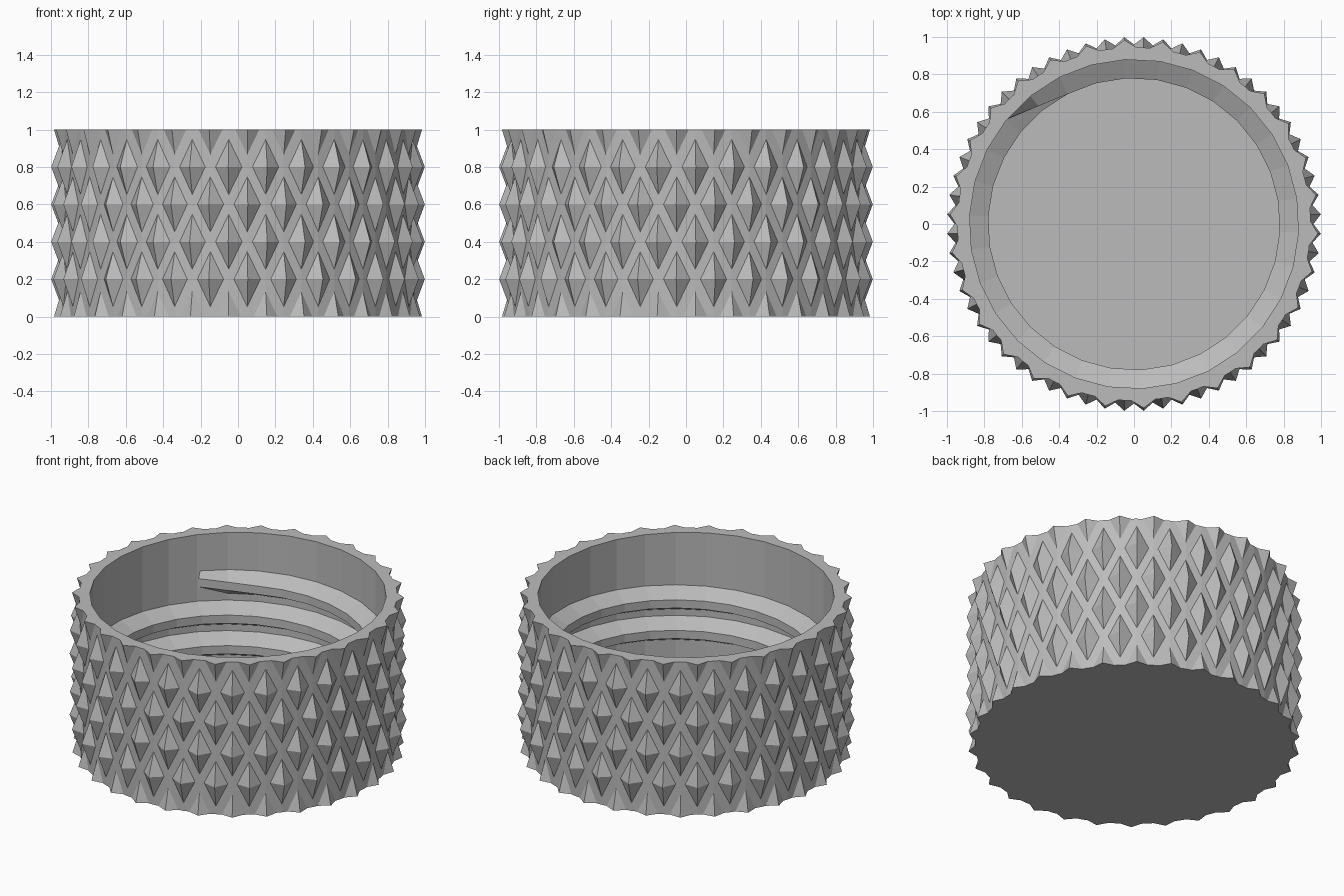
import bpy
import bmesh
from math import cos, sin, radians
from mathutils import Vector

if "Cube" in bpy.data.objects:
    bpy.data.objects.remove(bpy.data.objects["Cube"], do_unlink=True)

COLUMNS = 60            # half-steps around the knurl
ROWS = 5                # knurl rows
STEP = 360 / COLUMNS
PEAK, END_PEAK, VALLEY, GROOVE = 1.0, 0.985, 0.925, 0.945
BORE, CREST, FLOOR = 0.88, 0.78, 0.1
PITCH = 0.2

grey = bpy.data.materials.new("plastic_grey")
grey.use_nodes = True
colour = (0.5, 0.5, 0.5, 1)
grey.diffuse_color = colour
grey.node_tree.nodes["Principled BSDF"].inputs["Base Color"].default_value = colour


def polar(radius, degrees, z):
    return Vector((radius * cos(radians(degrees)), radius * sin(radians(degrees)), z))


def finish(bm, name):
    bmesh.ops.recalc_face_normals(bm, faces=bm.faces)
    mesh = bpy.data.meshes.new(name)
    bm.to_mesh(mesh)
    bm.free()
    mesh.materials.append(grey)
    obj = bpy.data.objects.new(name, mesh)
    bpy.context.collection.objects.link(obj)
    return obj


def add_face(bm, points):
    return bm.faces.new([bm.verts.new(p) for p in points])


# Knurl grid: peaks and valleys alternate like a chessboard
def is_peak(i, j):
    return (i + j) % 2 == 0


def peak_radius(j):
    return END_PEAK if j in (0, ROWS) else PEAK


def grid_point(i, j, radius):
    return polar(radius, STEP / 2 + STEP * i, j / ROWS)


def groove_point(peak, valley):
    """Point on a ridge where it sinks into the groove floor."""
    top = peak_radius(peak[1])
    share = (top - GROOVE) / (top - VALLEY)
    return grid_point(*peak, top).lerp(grid_point(*valley, VALLEY), share)


# Lid shell with knurled outside and plain bore
bm = bmesh.new()
for j in range(ROWS):
    for i in range(COLUMNS):
        corners = [(i, j), (i + 1, j), (i + 1, j + 1), (i, j + 1)]
        if not is_peak(i, j):
            corners = corners[1:] + corners[:1]
        p1, v1, p2, v2 = corners
        a1, b1 = groove_point(p1, v1), groove_point(p1, v2)
        a2, b2 = groove_point(p2, v1), groove_point(p2, v2)
        add_face(bm, [grid_point(*p1, peak_radius(p1[1])), a1, b1])
        add_face(bm, [grid_point(*p2, peak_radius(p2[1])), b2, a2])
        add_face(bm, [a1, grid_point(*v1, GROOVE), a2, b2, grid_point(*v2, GROOVE), b1])

for k in range(COLUMNS // 2):
    start = STEP * 1.5 + 2 * STEP * k
    end = start + 2 * STEP
    add_face(bm, [polar(BORE, start, FLOOR), polar(BORE, start, 1),
                  polar(BORE, end, 1), polar(BORE, end, FLOOR)])
bmesh.ops.remove_doubles(bm, verts=bm.verts, dist=0.0005)


def open_edges(z):
    return [e for e in bm.edges if e.is_boundary
            and all(abs(v.co.z - z) < 0.001 for v in e.verts)]


# Rim, inside floor and underside
for level in (0, FLOOR, 1):
    bmesh.ops.triangle_fill(bm, edges=open_edges(level), use_beauty=True)
finish(bm, "knurled_lid")

# Internal screw thread, descending clockwise from its tapered start
bm = bmesh.new()
sections = []
TURN_STEPS = COLUMNS // 2
COUNT = TURN_STEPS * 5 // 2
for s in range(COUNT + 1):
    taper = min(1, 0.7 * min(s, COUNT - s))
    angle = 141 - 2 * STEP * s
    middle = 0.685 - PITCH * s / TURN_STEPS
    crest = BORE + 0.004 - (BORE + 0.004 - CREST) * taper
    root = BORE + 0.008
    profile = [(root, 0.083), (crest, 0.027), (crest, -0.027), (root, -0.083)]
    sections.append([bm.verts.new(polar(r, angle, middle + dz)) for r, dz in profile])
for a, b in zip(sections, sections[1:]):
    for n in range(4):
        m = (n + 1) % 4
        bm.faces.new([a[n], a[m], b[m], b[n]])
bm.faces.new(sections[0])
bm.faces.new(sections[-1])
finish(bm, "screw_thread")
